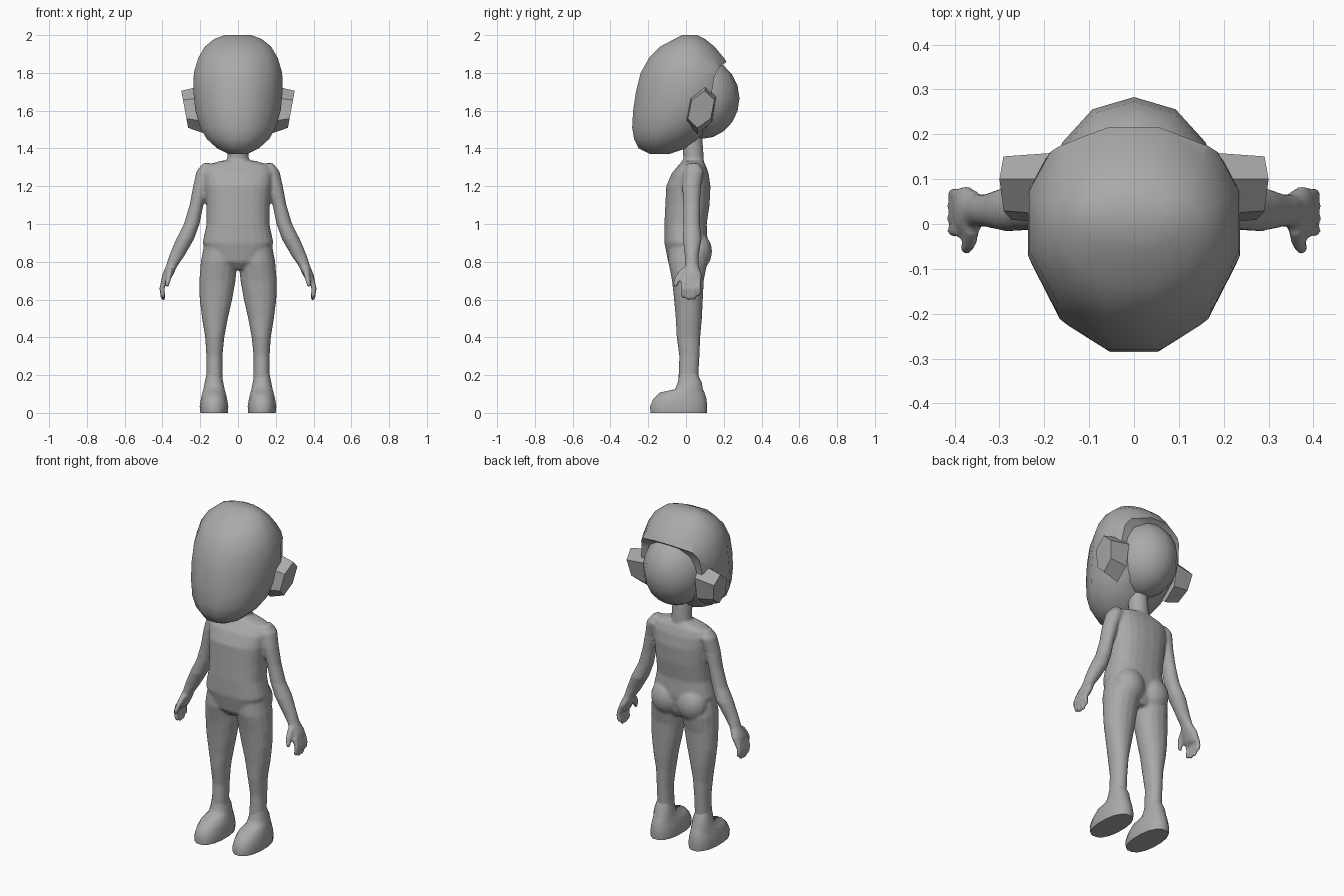
import bpy, bmesh, math

grey = bpy.data.materials.new("plain_grey")
grey.diffuse_color = (0.4, 0.4, 0.4, 1)


def make_object(name, bm):
    bmesh.ops.recalc_face_normals(bm, faces=bm.faces)
    mesh = bpy.data.meshes.new(name)
    bm.to_mesh(mesh)
    bm.free()
    ob = bpy.data.objects.new(name, mesh)
    bpy.context.collection.objects.link(ob)
    mesh.materials.append(grey)
    return ob


def activate(*obs):
    bpy.ops.object.select_all(action='DESELECT')
    for ob in obs:
        ob.select_set(True)
    bpy.context.view_layer.objects.active = obs[0]


def apply_all(ob):
    activate(ob)
    for m in list(ob.modifiers):
        bpy.ops.object.modifier_apply(modifier=m.name)


def smooth(ob, degrees):
    activate(ob)
    bpy.ops.object.shade_smooth_by_angle(angle=math.radians(degrees))


def loft(name, rings, segs=16, power=2.0, side=1):
    """Skin horizontal superellipse rings given as (x, y, z, rx, ry)."""
    bm = bmesh.new()
    loops = []
    for x, y, z, rx, ry in rings:
        loop = []
        for i in range(segs):
            a = 2 * math.pi * (i + 0.5) / segs
            c, s = math.cos(a), math.sin(a)
            px = math.copysign(abs(c) ** (2 / power), c)
            py = math.copysign(abs(s) ** (2 / power), s)
            loop.append(bm.verts.new((side * (x + rx * px), y + ry * py, z)))
        loops.append(loop)
    for a, b in zip(loops, loops[1:]):
        for i in range(segs):
            j = (i + 1) % segs
            bm.faces.new((a[i], a[j], b[j], b[i]))
    bm.faces.new(loops[0])
    bm.faces.new(loops[-1])
    return make_object(name, bm)


def span_rings(rows, x=0, k=1.0):
    """Rows of (z, front y, back y, half width) to loft rings."""
    return [(x, (f + b) / 2, z, w * k, (b - f) / 2 * k) for z, f, b, w in rows]


def ball(name, loc, radii, u=16, v=12):
    bm = bmesh.new()
    bmesh.ops.create_uvsphere(bm, u_segments=u, v_segments=v, radius=1)
    for p in bm.verts:
        p.co = [l + r * c for l, r, c in zip(loc, radii, p.co)]
    return make_object(name, bm)


# Torso and neck
parts = [
    loft("body", span_rings([
        (0.76, -0.06, 0.08, 0.05), (0.80, -0.095, 0.10, 0.14), (0.90, -0.115, 0.115, 0.188),
        (1.0, -0.115, 0.11, 0.167), (1.1, -0.11, 0.125, 0.168), (1.2, -0.105, 0.13, 0.178),
        (1.27, -0.075, 0.12, 0.185), (1.31, -0.04, 0.105, 0.17), (1.335, -0.02, 0.09, 0.09)]),
        24, 2.5),
    loft("neck", [(0, 0.04, 1.28, 0.08, 0.055), (0, 0.04, 1.35, 0.057, 0.055),
                  (0, 0.03, 1.48, 0.055, 0.055)]),
]

for s in (-1, 1):
    # Buttock, leg and arm
    parts.append(ball("buttock", (s * 0.085, 0.06, 0.855), (0.092, 0.078, 0.10)))
    parts.append(loft("leg", [
        (0.09, 0.0, 0.92, 0.085, 0.09), (0.10, 0.01, 0.80, 0.098, 0.105),
        (0.109, 0.01, 0.70, 0.097, 0.085), (0.117, 0.013, 0.60, 0.087, 0.077),
        (0.122, 0.015, 0.50, 0.069, 0.070), (0.123, 0.013, 0.40, 0.051, 0.063),
        (0.125, 0.018, 0.30, 0.043, 0.054), (0.125, 0.013, 0.20, 0.043, 0.053),
        (0.125, 0.02, 0.10, 0.05, 0.060)], 16, 2.1, s))
    parts.append(loft("arm", [
        (0.165, 0.04, 1.322, 0.02, 0.03), (0.173, 0.04, 1.28, 0.047, 0.055),
        (0.195, 0.03, 1.20, 0.043, 0.05), (0.22, 0.03, 1.10, 0.037, 0.045),
        (0.245, 0.03, 1.0, 0.042, 0.045), (0.28, 0.033, 0.92, 0.048, 0.05),
        (0.325, 0.03, 0.83, 0.041, 0.037), (0.35, 0.03, 0.78, 0.031, 0.037),
        (0.373, 0.03, 0.73, 0.029, 0.056), (0.39, 0.027, 0.68, 0.02, 0.052)], 16, 2, s))
    # Fingers and thumb
    for y, tip in ((-0.015, 0.61), (0.013, 0.597), (0.041, 0.60), (0.067, 0.62)):
        parts.append(loft("finger", [(0.388, y, 0.71, 0.016, 0.014), (0.403, y, 0.66, 0.015, 0.014),
                                     (0.397, y, tip + 0.01, 0.013, 0.013),
                                     (0.393, y, tip - 0.002, 0.008, 0.008)], 8, 2, s))
    parts.append(loft("thumb", [(0.36, 0.0, 0.765, 0.02, 0.025), (0.365, -0.035, 0.725, 0.017, 0.022),
                                (0.373, -0.053, 0.69, 0.014, 0.016),
                                (0.376, -0.056, 0.665, 0.009, 0.01)], 8, 2, s))

# Fuse the body into one smooth skin
body = parts[0]
activate(*parts)
bpy.ops.object.join()
remesh = body.modifiers.new("fuse", 'REMESH')
remesh.mode = 'VOXEL'
remesh.voxel_size = 0.008
relax = body.modifiers.new("relax", 'SMOOTH')
relax.factor = 0.5
relax.iterations = 5
apply_all(body)
smooth(body, 80)

# Feet
for s in (-1, 1):
    foot = loft("foot", span_rings([
        (0.0, -0.19, 0.113, 0.074), (0.035, -0.193, 0.115, 0.077), (0.075, -0.175, 0.11, 0.07),
        (0.108, -0.14, 0.1, 0.062), (0.125, -0.06, 0.09, 0.057), (0.16, -0.045, 0.085, 0.05),
        (0.21, -0.035, 0.06, 0.04)], 0.127), 16, 2.3, s)
    smooth(foot, 60)

# Head inside the helmet
head = ball("head", (0, 0.08, 1.665), (0.185, 0.203, 0.215), 12, 10)
smooth(head, 60)

# Helmet shell, opened at the back along a curved rim
helmet = loft("helmet", span_rings([
    (1.37, -0.19, -0.09, 0.05), (1.40, -0.25, 0.0, 0.11), (1.45, -0.275, 0.07, 0.165),
    (1.51, -0.285, 0.15, 0.20), (1.60, -0.28, 0.23, 0.226), (1.70, -0.265, 0.265, 0.236),
    (1.80, -0.24, 0.255, 0.234), (1.88, -0.195, 0.20, 0.21), (1.94, -0.135, 0.15, 0.175),
    (1.98, -0.06, 0.10, 0.125), (2.0, -0.02, 0.06, 0.07)], 0, 1 / math.cos(math.pi / 12)), 12)
bm = bmesh.new()
rim = [(0.5, 1.90), (0.225, 1.865), (0.175, 1.83), (0.15, 1.78), (0.137, 1.70), (0.13, 1.57),
       (0.10, 1.49), (0.03, 1.42), (0.03, 1.3), (0.5, 1.3)]
face = bm.faces.new([bm.verts.new((-0.5, y, z)) for y, z in rim])
new = bmesh.ops.extrude_face_region(bm, geom=[face])["geom"]
bmesh.ops.translate(bm, vec=(1, 0, 0), verts=[v for v in new if isinstance(v, bmesh.types.BMVert)])
cutter = make_object("rim_cutter", bm)
cut = helmet.modifiers.new("opening", 'BOOLEAN')
cut.operation = 'DIFFERENCE'
cut.solver = 'EXACT'
cut.object = cutter
apply_all(helmet)
bpy.data.objects.remove(cutter)
smooth(helmet, 50)

# Faceted six-sided ears
for s in (-1, 1):
    bm = bmesh.new()
    loops = []
    for x, ry, rz, lean in ((0.17, 0.08, 0.13, 0), (0.282, 0.07, 0.098, 0.018)):
        loop = []
        for i in range(6):
            a = math.pi / 3 * i + math.pi / 2
            u, v = math.cos(a), math.sin(a)
            loop.append(bm.verts.new((s * (x + lean * v), 0.08 + ry * u + 0.02 * v, 1.607 + rz * v)))
        loops.append(loop)
    for i in range(6):
        j = (i + 1) % 6
        bm.faces.new((loops[0][i], loops[0][j], loops[1][j], loops[1][i]))
    bm.faces.new(loops[0])
    bm.faces.new(loops[1])
    make_object("ear", bm)
